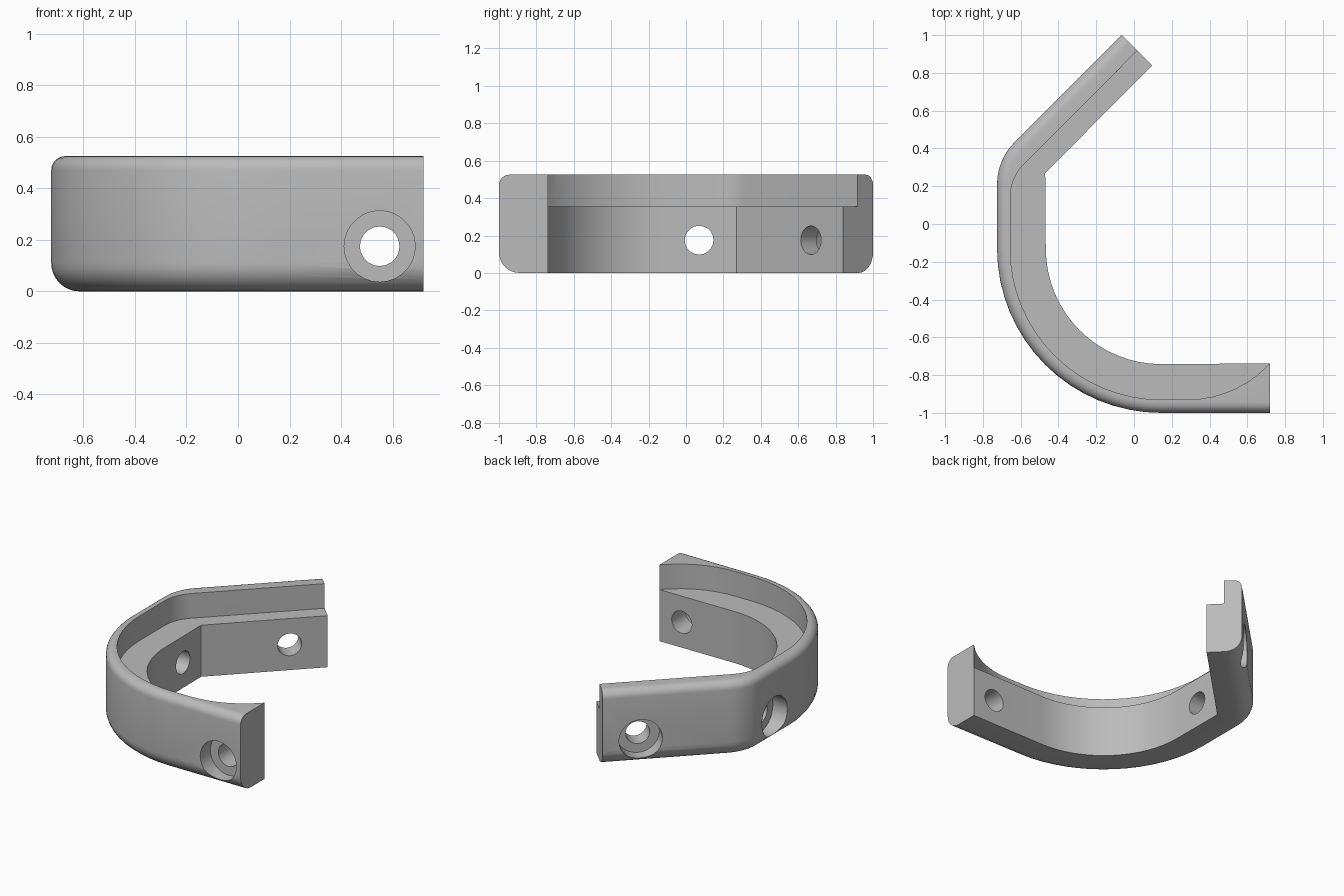
import bpy, bmesh
from math import sin, cos, pi, radians, tan, sqrt
from mathutils import Vector

if "Cube" in bpy.data.objects:
    bpy.data.objects.remove(bpy.data.objects["Cube"])

HEIGHT, LEDGE = 0.525, 0.355
LOW_R, TOP_R = 0.11, 0.055
CENTRE = Vector((0.145, -0.13))

grey = bpy.data.materials.new("plain_grey")
grey.use_nodes = True
grey.diffuse_color = (0.5, 0.5, 0.5, 1)
grey.node_tree.nodes["Principled BSDF"].inputs["Base Color"].default_value = (0.5, 0.5, 0.5, 1)


def arc(centre, r, a0, a1, n):
    """Points on an arc, angles in degrees."""
    steps = [radians(a0 + (a1 - a0) * i / n) for i in range(n + 1)]
    return [Vector((centre[0] + r * cos(a), centre[1] + r * sin(a))) for a in steps]


def bend(x, c, r, n=6):
    """Rounded corner between the wall at x and the diagonal y = x + c."""
    return arc((x + r, x + c - r * tan(pi / 8)), r, 180, 135, n)


def make_object(name, bm):
    bmesh.ops.recalc_face_normals(bm, faces=bm.faces)
    mesh = bpy.data.meshes.new(name)
    bm.to_mesh(mesh)
    bm.free()
    mesh.materials.append(grey)
    ob = bpy.data.objects.new(name, mesh)
    bpy.context.collection.objects.link(ob)
    return ob


# Stations along the band: outer point, outward normal, inner point
DOWN, DIAG = Vector((0, -1)), Vector((-1, 1)).normalized()
corner = Vector((-0.47, 0.27))
stations = [(Vector((0.72, -1)), DOWN, Vector((0.72, -0.738)))]
for o, i in zip(arc(CENTRE, 0.87, 270, 180, 16), arc(CENTRE, 0.612, 270, 180, 16)):
    stations.append((o, (o - CENTRE).normalized(), i))
outer_bend = bend(-0.725, 1.065, 0.31)
for k, o in enumerate(outer_bend):
    a = radians(180 - 45 * k / (len(outer_bend) - 1))
    stations.append((o, Vector((cos(a), sin(a))), corner))
stations.append((Vector((-0.065, 1)), DIAG, Vector((0.096, 0.839))))

# Cross-section of the rounded outer side: inset and height
section = [(LOW_R * (1 - sin(t)), LOW_R * (1 - cos(t))) for t in [pi / 2 * k / 8 for k in range(9)]]
section += [(TOP_R * (1 - cos(t)), HEIGHT - TOP_R * (1 - sin(t))) for t in [pi / 2 * k / 6 for k in range(7)]]

bm = bmesh.new()
rings = []
for o, n, i in stations:
    ring = [bm.verts.new((i.x, i.y, 0))]
    ring += [bm.verts.new((*(o - n * d), z)) for d, z in section]
    ring.append(bm.verts.new((i.x, i.y, HEIGHT)))
    rings.append(ring)
for a, b in zip(rings, rings[1:]):
    for k in range(len(a)):
        m = (k + 1) % len(a)
        bm.faces.new((a[k], a[m], b[m], b[k]))
bm.faces.new(rings[0])
bm.faces.new(rings[-1])
bmesh.ops.remove_doubles(bm, verts=bm.verts, dist=0.0005)
bmesh.ops.dissolve_degenerate(bm, dist=0.0005, edges=bm.edges)
band = make_object("curved_bracket", bm)


def cut(cutter):
    """Subtract the cutter from the band and discard it."""
    cutter.hide_render = True
    mod = band.modifiers.new("cut", "BOOLEAN")
    mod.operation, mod.solver, mod.object = "DIFFERENCE", "EXACT", cutter
    bpy.context.view_layer.objects.active = band
    bpy.ops.object.modifier_apply(modifier=mod.name)
    bpy.data.objects.remove(cutter)


# Recess above the ledge, running out at the front end
sweep_r = 0.6
outline = arc((0.28, -0.93 + sweep_r), sweep_r, 322, 270, 8)
outline += arc(CENTRE, 0.8, 270, 180, 16)
outline += bend(-0.655, 0.9, 0.25)
outline += [Vector((0.2, 1.1)), Vector((1, 1.1)), Vector((1, -0.6))]
bm = bmesh.new()
base = bm.faces.new([bm.verts.new((p.x, p.y, LEDGE)) for p in outline])
top = bmesh.ops.extrude_face_region(bm, geom=[base])["geom"]
bmesh.ops.translate(bm, vec=(0, 0, 0.4), verts=[v for v in top if isinstance(v, bmesh.types.BMVert)])
cut(make_object("recess_cutter", bm))


# Counterbored screw holes
def bore(point, normal, radius, inward, outward, sides):
    n = Vector((normal.x, normal.y, 0))
    bm = bmesh.new()
    bmesh.ops.create_cone(bm, cap_ends=True, segments=sides, radius1=radius,
                          radius2=radius, depth=inward + outward)
    bm.transform(n.to_track_quat("Z", "Y").to_matrix().to_4x4())
    bmesh.ops.translate(bm, vec=Vector(point) + n * (outward - inward) / 2, verts=bm.verts)
    cut(make_object("bore_cutter", bm))


for x, y, normal in [(0.55, -1, DOWN), (-0.725, 0.07, Vector((-1, 0))), (-0.236, 0.83, DIAG)]:
    bore((x, y, 0.175), normal, 0.138, 0.11, 0.2, 28)
    bore((x, y, 0.175), normal, 0.077, 0.4, 0.2, 20)

bpy.ops.object.select_all(action="DESELECT")
band.select_set(True)
bpy.context.view_layer.objects.active = band
bpy.ops.object.shade_smooth_by_angle(angle=radians(30))
